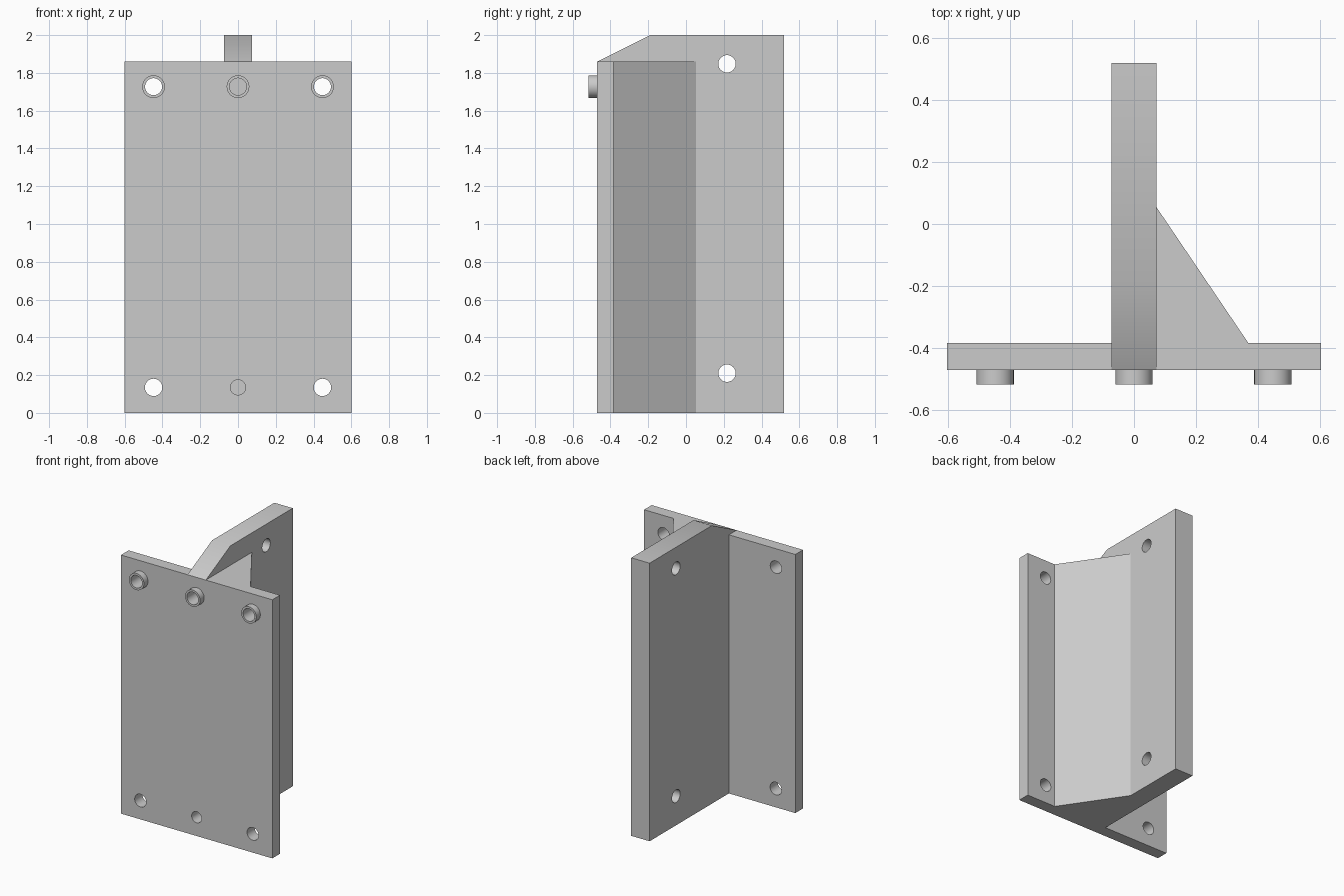
import bpy, bmesh, math
from mathutils import Matrix, Vector

cube = bpy.data.objects.get("Cube")
if cube:
    bpy.data.objects.remove(cube, do_unlink=True)

grey = bpy.data.materials.new("plain grey")
grey.use_nodes = True
COLOUR = (0.6, 0.6, 0.6, 1)
grey.diffuse_color = COLOUR
grey.node_tree.nodes["Principled BSDF"].inputs["Base Color"].default_value = COLOUR

FRONT, PLATE_BACK, FIN_BACK = -0.47, -0.383, 0.518
PLATE_TOP, FIN_TOP = 1.86, 2.0
HALF_WIDTH, HALF_FIN = 0.602, 0.073
HOLE_X, HOLE_LOW, HOLE_HIGH = 0.447, 0.135, 1.727


def finish(name, bm):
    bmesh.ops.recalc_face_normals(bm, faces=bm.faces)
    mesh = bpy.data.meshes.new(name)
    bm.to_mesh(mesh)
    bm.free()
    mesh.materials.append(grey)
    obj = bpy.data.objects.new(name, mesh)
    bpy.context.collection.objects.link(obj)
    return obj


def prism(name, outline, sweep):
    """Extrude a closed outline along a vector."""
    bm = bmesh.new()
    face = bm.faces.new([bm.verts.new(p) for p in outline])
    moved = bmesh.ops.extrude_face_region(bm, geom=[face], use_keep_orig=True)["geom"]
    bmesh.ops.translate(bm, vec=sweep, verts=[v for v in moved if isinstance(v, bmesh.types.BMVert)])
    return finish(name, bm)


def cylinder(name, radius, start, end):
    start, end = Vector(start), Vector(end)
    axis = end - start
    turn = axis.to_track_quat('Z', 'Y').to_matrix().to_4x4()
    bm = bmesh.new()
    bmesh.ops.create_cone(bm, cap_ends=True, segments=40, radius1=radius, radius2=radius,
                          depth=axis.length, matrix=Matrix.Translation((start + end) / 2) @ turn)
    return finish(name, bm)


def combine(target, other, operation):
    mod = target.modifiers.new(operation.title(), 'BOOLEAN')
    mod.operation, mod.solver, mod.object = operation, 'EXACT', other
    bpy.context.view_layer.objects.active = target
    bpy.ops.object.modifier_apply(modifier=mod.name)
    bpy.data.objects.remove(other, do_unlink=True)


# Mounting plate with the gusset wedge on one side
bracket = prism("mounting_bracket", [
    (-HALF_WIDTH, FRONT, 0), (HALF_WIDTH, FRONT, 0), (HALF_WIDTH, PLATE_BACK, 0),
    (0.368, PLATE_BACK, 0), (HALF_FIN, 0.053, 0), (0, 0.053, 0),
    (0, PLATE_BACK, 0), (-HALF_WIDTH, PLATE_BACK, 0)], (0, 0, PLATE_TOP))

# Upright fin with a sloped front shoulder
fin = prism("fin", [
    (-HALF_FIN, FRONT, 0), (-HALF_FIN, FIN_BACK, 0), (-HALF_FIN, FIN_BACK, FIN_TOP),
    (-HALF_FIN, -0.19, FIN_TOP), (-HALF_FIN, FRONT, PLATE_TOP)], (2 * HALF_FIN, 0, 0))
combine(bracket, fin, 'UNION')

# Upper bosses, then plate holes; the middle column is blind
for x in (-HOLE_X, 0, HOLE_X):
    boss = cylinder("boss", 0.06, (x, -0.516, HOLE_HIGH), (x, FRONT + 0.03, HOLE_HIGH))
    combine(bracket, boss, 'UNION')
for x in (-HOLE_X, 0, HOLE_X):
    for z, radius in ((HOLE_LOW, 0.046 if x else 0.04), (HOLE_HIGH, 0.045)):
        end = PLATE_BACK + (0.1 if x else 0)
        # Keep outer holes short of the gusset
        end = PLATE_BACK + 0.02 if x > 0 else end
        hole = cylinder("hole", radius, (x, -0.6, z), (x, end, z))
        combine(bracket, hole, 'DIFFERENCE')

# Cross holes through the fin
for z in (0.21, 1.848):
    hole = cylinder("hole", 0.046, (-0.2, 0.217, z), (0.2, 0.217, z))
    combine(bracket, hole, 'DIFFERENCE')

bpy.ops.object.select_all(action='DESELECT')
bracket.select_set(True)
bpy.context.view_layer.objects.active = bracket
bpy.ops.object.shade_smooth_by_angle(angle=math.radians(30))
